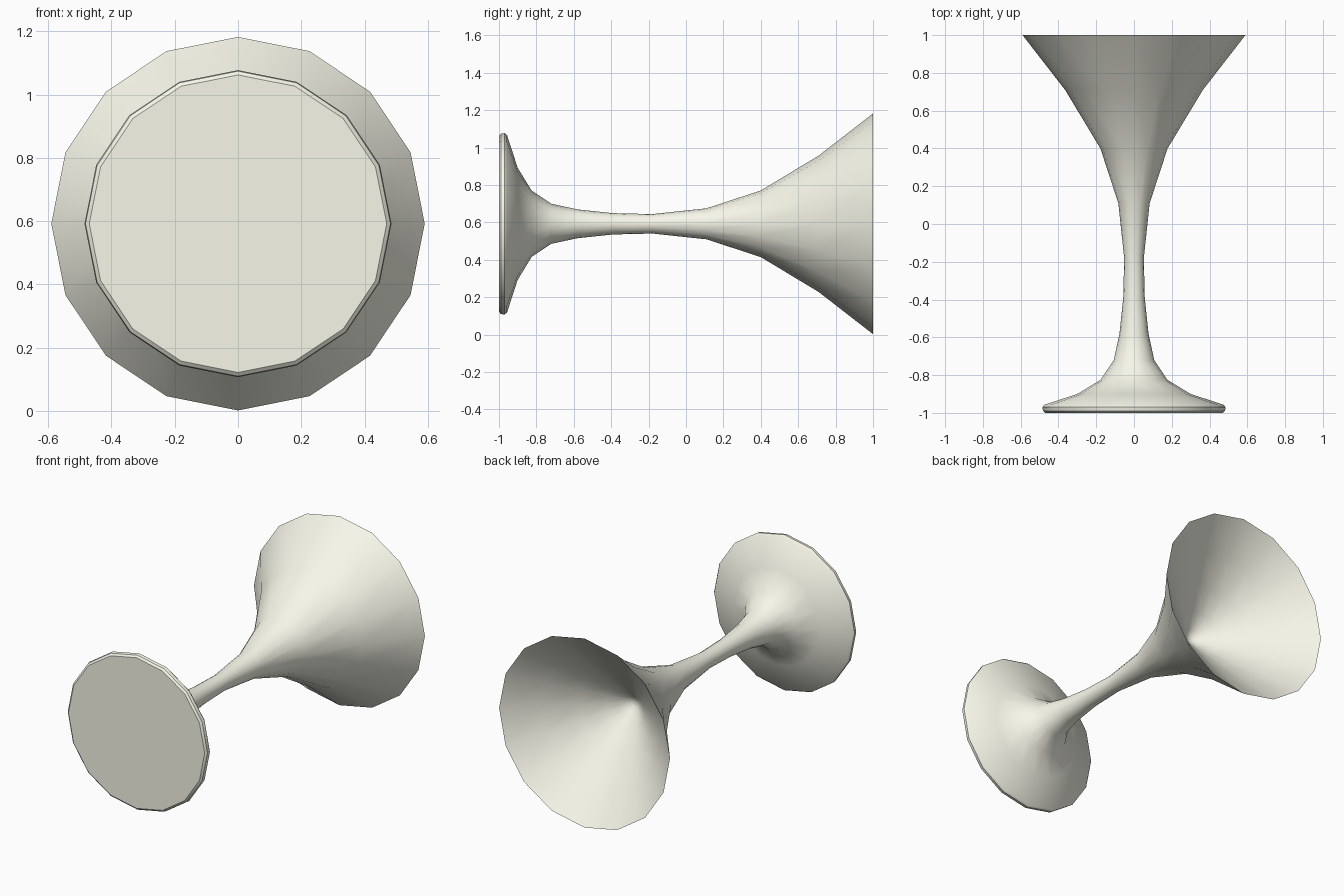
import bpy, bmesh, math

if "Cube" in bpy.data.objects:
    bpy.data.objects.remove(bpy.data.objects["Cube"])

SIDES = 16
CENTRE_Z = 0.592

# Goblet profile as (y, radius): foot, stem, outer bowl, rim, inner bowl
PROFILE = [
    (-1.0, 0.0), (-1.0, 0.47), (-0.99, 0.482), (-0.97, 0.485), (-0.957, 0.475),
    (-0.90, 0.30), (-0.825, 0.177), (-0.72, 0.107), (-0.58, 0.077),
    (-0.39, 0.057), (-0.18, 0.052), (0.11, 0.083), (0.40, 0.178),
    (0.71, 0.365), (1.0, 0.59),
    (0.84, 0.41), (0.70, 0.25), (0.60, 0.135), (0.525, 0.05),
    (0.508, 0.025), (0.502, 0.0),
]


def lathe(name, profile):
    """Spin a profile around the y axis."""
    bm = bmesh.new()
    rings = []
    for y, r in profile:
        if r == 0:
            rings.append([bm.verts.new((0, y, 0))] * SIDES)
        else:
            rings.append([bm.verts.new((r * math.cos(math.tau * i / SIDES), y,
                                        r * math.sin(math.tau * i / SIDES)))
                          for i in range(SIDES)])
    for a, b in zip(rings, rings[1:]):
        for i in range(SIDES):
            j = (i + 1) % SIDES
            corners = list(dict.fromkeys((a[i], a[j], b[j], b[i])))
            bm.faces.new(corners)
    bmesh.ops.recalc_face_normals(bm, faces=bm.faces)
    mesh = bpy.data.meshes.new(name)
    bm.to_mesh(mesh)
    bm.free()
    obj = bpy.data.objects.new(name, mesh)
    bpy.context.collection.objects.link(obj)
    return obj


# Goblet lying on its side, bowl pointing to the back
goblet = lathe("goblet", PROFILE)
goblet.location.z = CENTRE_Z
bpy.context.view_layer.objects.active = goblet
goblet.select_set(True)
bpy.ops.object.shade_smooth_by_angle(angle=math.radians(38))

# Cream finish
cream = bpy.data.materials.new("cream")
cream.diffuse_color = (0.93, 0.93, 0.82, 1)
cream.use_nodes = True
cream.node_tree.nodes["Principled BSDF"].inputs["Base Color"].default_value = cream.diffuse_color
goblet.data.materials.append(cream)
